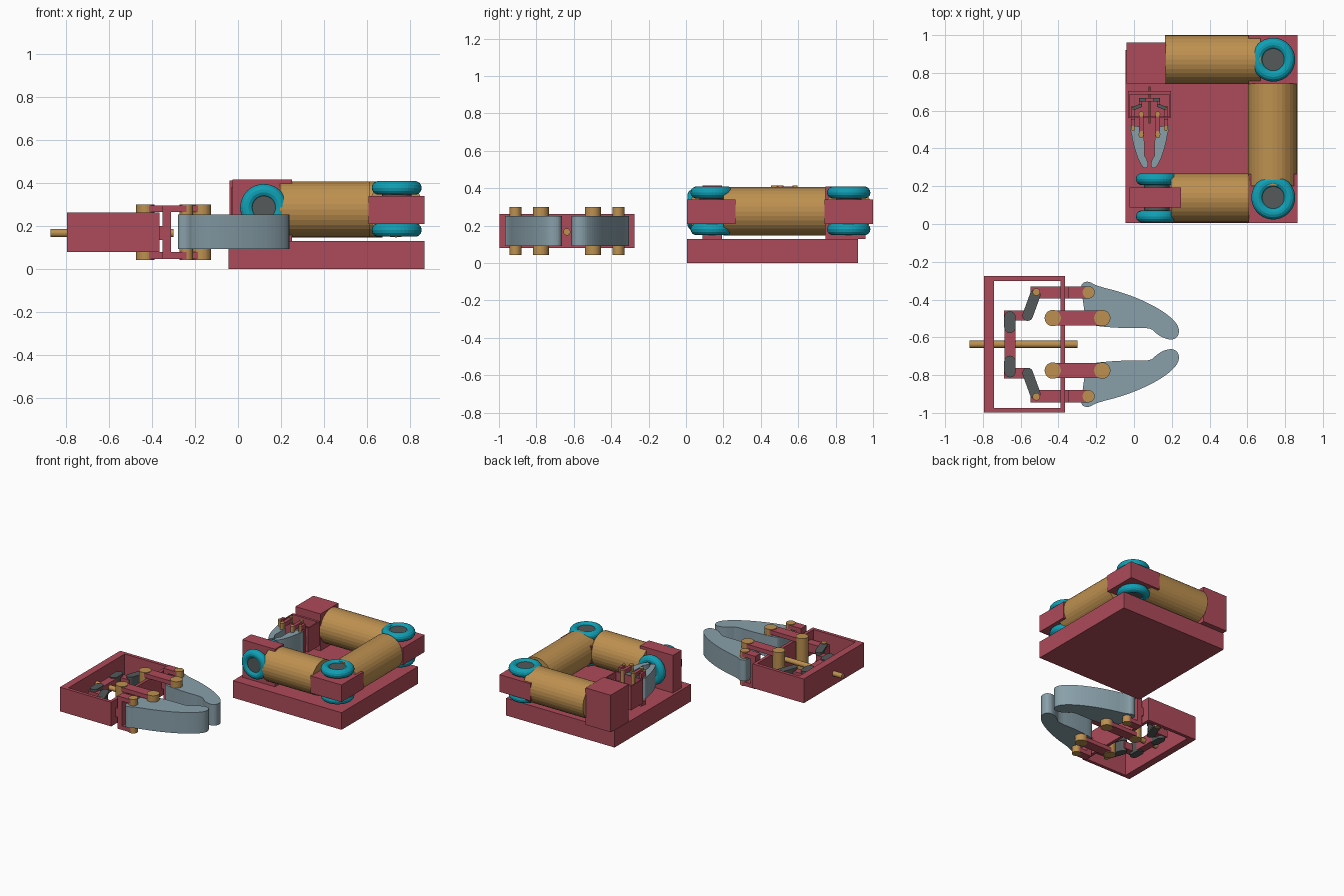
import bpy, bmesh, math
from mathutils import Vector, Matrix

if "Cube" in bpy.data.objects:
    bpy.data.objects.remove(bpy.data.objects["Cube"])

def mat(name, rgb):
    m = bpy.data.materials.new(name)
    m.diffuse_color = (*rgb, 1)
    m.use_nodes = True
    m.node_tree.nodes["Principled BSDF"].inputs["Base Color"].default_value = m.diffuse_color
    return m

RED = mat("red_paint", (0.42, 0.07, 0.10))
TAN = mat("brass", (0.51, 0.28, 0.08))
TEAL = mat("teal_ring", (0.005, 0.35, 0.46))
STEEL = mat("pale_steel", (0.25, 0.35, 0.40))
DARK = mat("dark_metal", (0.09, 0.10, 0.10))

def finish(name, bm, m):
    bmesh.ops.recalc_face_normals(bm, faces=bm.faces)
    me = bpy.data.meshes.new(name)
    bm.to_mesh(me)
    bm.free()
    me.materials.append(m)
    ob = bpy.data.objects.new(name, me)
    bpy.context.collection.objects.link(ob)
    return ob

def box(name, x, y, z, m):
    bm = bmesh.new()
    bmesh.ops.create_cube(bm, size=1)
    for v in bm.verts:
        v.co = [a[0] + (c + 0.5) * (a[1] - a[0]) for a, c in zip((x, y, z), v.co)]
    return finish(name, bm, m)

def rod(name, a, b, r, m, n=32):
    a, b = Vector(a), Vector(b)
    d = b - a
    bm = bmesh.new()
    bmesh.ops.create_cone(bm, cap_ends=True, segments=n, radius1=r, radius2=r, depth=d.length)
    bm.transform(Matrix.Translation((a + b) / 2) @ d.to_track_quat('Z', 'Y').to_matrix().to_4x4())
    return finish(name, bm, m)

def prism(name, pts, z0, z1, m):
    bm = bmesh.new()
    f = bm.faces.new([bm.verts.new((x, y, z0)) for x, y in pts])
    g = bmesh.ops.extrude_face_region(bm, geom=[f])
    for v in g['geom']:
        if isinstance(v, bmesh.types.BMVert):
            v.co.z = z1
    return finish(name, bm, m)

def capsule(name, a, b, r, z0, z1, m, n=10):
    ang = math.atan2(b[1] - a[1], b[0] - a[0])
    pts = []
    for c, start in ((b, ang - math.pi / 2), (a, ang + math.pi / 2)):
        pts += [(c[0] + r * math.cos(start + math.pi * i / n),
                 c[1] + r * math.sin(start + math.pi * i / n)) for i in range(n + 1)]
    return prism(name, pts, z0, z1, m)

def ring(name, c, R, r, m, axis='Z', n=40, k=14):
    bm = bmesh.new()
    vs = []
    for i in range(n):
        t = 2 * math.pi * i / n
        for j in range(k):
            p = 2 * math.pi * j / k
            w = R + r * math.cos(p)
            vs.append(bm.verts.new((w * math.cos(t), w * math.sin(t), r * math.sin(p))))
    for i in range(n):
        for j in range(k):
            i2, j2 = (i + 1) % n, (j + 1) % k
            bm.faces.new([vs[q] for q in (i * k + j, i2 * k + j, i2 * k + j2, i * k + j2)])
    rot = Matrix.Rotation(math.pi / 2, 4, 'X') if axis == 'Y' else Matrix()
    bm.transform(Matrix.Translation(c) @ rot)
    return finish(name, bm, m)

# base and shoulder
box("base_plate", (-0.045, 0.865), (0.005, 0.92), (0, 0.13), RED)
box("shoulder_block", (-0.04, 0.17), (0.745, 0.96), (0.13, 0.41), RED)

# three folded arm tubes
H = 0.277
rod("upper_arm_tube", (0.165, 0.87, H), (0.67, 0.87, H), 0.13, TAN)
rod("forearm_tube", (0.733, 0.20, H), (0.733, 0.745, H), 0.13, TAN)
rod("wrist_tube", (0.195, 0.138, H), (0.61, 0.138, H), 0.13, TAN)

# elbow joints with vertical axles
for tag, y, y0, y1 in (("rear", 0.87, 0.74, 1.0), ("front", 0.14, 0.005, 0.265)):
    box(tag + "_elbow_block", (0.605, 0.865), (y0, y1), (0.21, 0.34), RED)
    rod(tag + "_elbow_axle", (0.737, y, 0.16), (0.737, y, 0.395), 0.068, DARK)
    for side, z in (("upper", 0.377), ("lower", 0.181)):
        ring(f"{tag}_elbow_{side}_ring", (0.737, y, z), 0.084, 0.032, TEAL)

# wrist joint with a horizontal axle
box("wrist_plate", (-0.025, 0.25), (0.087, 0.192), (0.13, 0.415), RED)
rod("wrist_axle", (0.12, 0.02, 0.285), (0.12, 0.26, 0.285), 0.068, DARK)
for side, y in (("front", 0.04), ("rear", 0.238)):
    ring(f"wrist_{side}_ring", (0.12, y, 0.285), 0.078, 0.032, TEAL, 'Y')

# large gripper, mirrored about its centre line
CY = -0.637
parts = []
def add(ob):
    parts.append(ob)

Z0, Z1 = 0.08, 0.263
add(box("gripper_back_wall", (-0.795, -0.74), (-0.998, -0.276), (Z0, Z1), RED))
add(box("gripper_front_wall", (-0.388, -0.365), (-0.998, -0.276), (Z0, Z1), RED))
add(rod("gripper_drive_rod", (-0.87, CY, 0.167), (-0.30, CY, 0.167), 0.019, TAN, 20))
add(box("gripper_crosshead", (-0.685, -0.628), (CY - 0.085, CY + 0.085), (0.13, 0.205), RED))

# finger outline relative to the centre line, rounded by corner cutting
finger = [(-0.275, 0.325), (-0.24, 0.335), (-0.20, 0.31), (-0.08, 0.28), (0.03, 0.24),
          (0.13, 0.19), (0.20, 0.14), (0.24, 0.09), (0.235, 0.04), (0.20, 0.022),
          (0.15, 0.035), (0.115, 0.06), (0.085, 0.088), (-0.03, 0.085), (-0.13, 0.09),
          (-0.225, 0.10), (-0.255, 0.12), (-0.28, 0.30)]
for _ in range(2):
    finger = [(p[0] + (q[0] - p[0]) * t, p[1] + (q[1] - p[1]) * t)
              for p, q in zip(finger, finger[1:] + finger[:1]) for t in (0.25, 0.75)]

for tag, s in (("left", 1), ("right", -1)):
    Y = lambda d: CY + s * d
    span = lambda a, b: tuple(sorted((Y(a), Y(b))))
    add(box(f"gripper_{tag}_wall", (-0.795, -0.365), span(0.336, 0.361), (Z0, Z1), RED))
    add(prism(f"{tag}_finger", [(x, Y(d)) for x, d in finger], 0.092, 0.252, STEEL))
    # inner parallel links on fixed pins
    for lv, a, b in (("upper", 0.264, 0.295), ("lower", 0.047, 0.078)):
        add(box(f"{tag}_inner_{lv}_link", (-0.43, -0.168), span(0.1, 0.178), (a, b), RED))
        add(box(f"{tag}_outer_{lv}_prong", (-0.35, -0.24), span(0.243, 0.307), (a, b), RED))
    for end, x in (("rear", -0.43), ("front", -0.168)):
        add(rod(f"{tag}_inner_{end}_pin", (x, Y(0.139), 0.042), (x, Y(0.139), 0.30), 0.043, TAN))
    # outer driven fork
    add(rod(f"{tag}_outer_front_pin", (-0.24, Y(0.275), 0.042), (-0.24, Y(0.275), 0.30), 0.032, TAN))
    add(box(f"{tag}_fork_stem", (-0.548, -0.33), span(0.243, 0.307), (0.135, 0.2), RED))
    add(box(f"{tag}_fork_yoke", (-0.35, -0.31), span(0.243, 0.307), (0.047, 0.295), RED))
    add(rod(f"{tag}_fork_pin", (-0.517, Y(0.277), 0.11), (-0.517, Y(0.277), 0.225), 0.02, TAN, 20))
    # drive linkage
    for lv, a, b in (("upper", 0.202, 0.217), ("lower", 0.118, 0.133)):
        add(capsule(f"{tag}_{lv}_swing_link", (-0.523, Y(0.262)), (-0.563, Y(0.152)), 0.028, a, b, DARK))
    add(capsule(f"{tag}_swing_core", (-0.535, Y(0.225)), (-0.563, Y(0.152)), 0.022, 0.133, 0.202, DARK))
    add(box(f"{tag}_drive_arm", (-0.688, -0.555), span(0.125, 0.18), (0.14, 0.195), RED))
    add(capsule(f"{tag}_crosshead_link", (-0.657, Y(0.145)), (-0.657, Y(0.09)), 0.03, 0.122, 0.213, DARK))

# narrow copy of the gripper held inside the folded arm
def warp(p):
    fy = 0.561 - (p.x + 0.365) * (0.33 if p.x < -0.365 else 0.44)
    return Vector((0.082 + (p.y - CY) * 0.315, fy, p.z + 0.115))

for ob in parts:
    small = ob.copy()
    small.data = ob.data.copy()
    small.name = "small_" + ob.name
    bpy.context.collection.objects.link(small)
    for v in small.data.vertices:
        v.co = warp(v.co)
